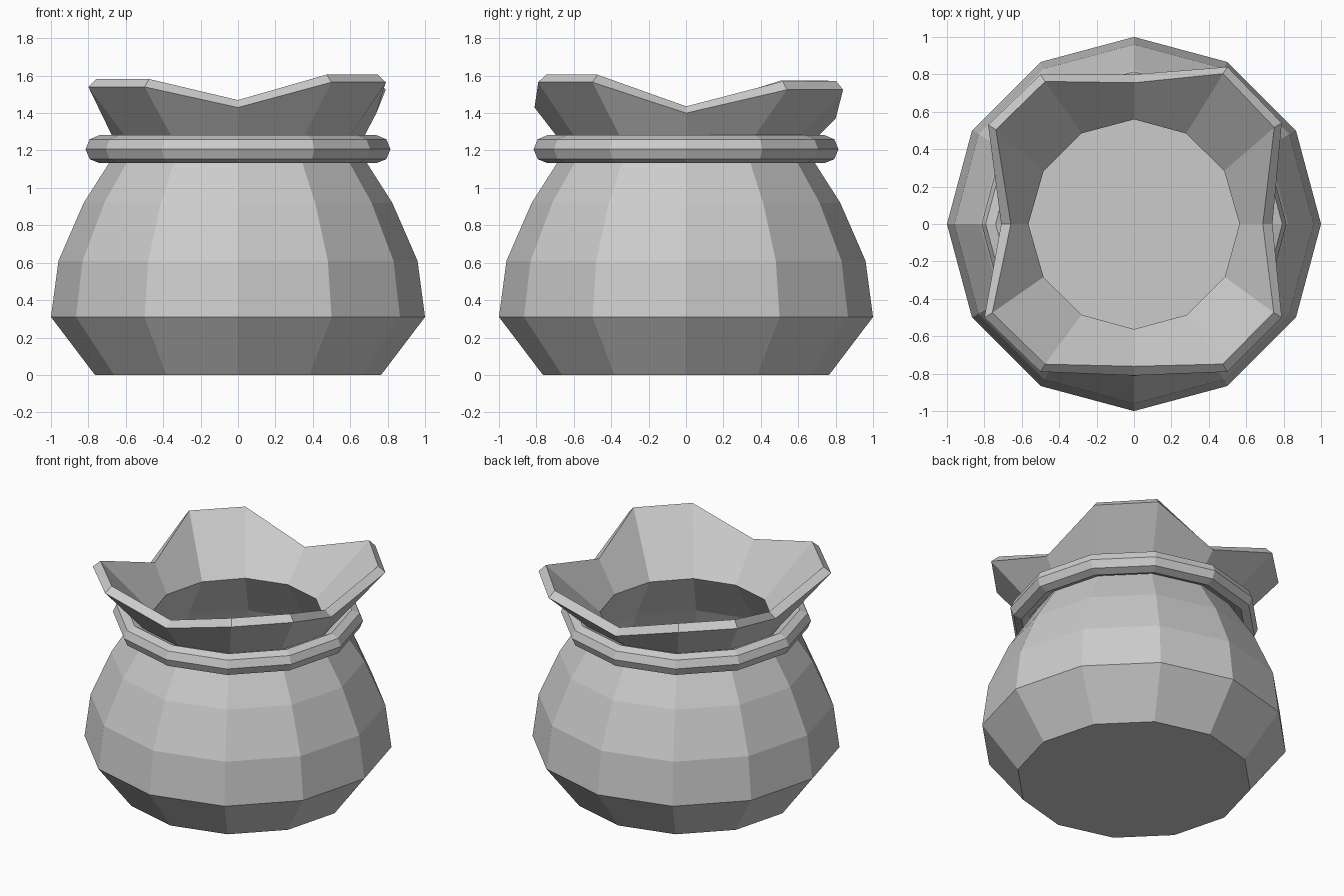
import bpy, bmesh
from math import cos, sin, atan2, hypot, radians

cube = bpy.data.objects.get("Cube")
if cube:
    bpy.data.objects.remove(cube, do_unlink=True)

SIDES = 12
grey = bpy.data.materials.new("plain_grey")
grey.use_nodes = True
colour = (0.6, 0.6, 0.6, 1)
grey.diffuse_color = colour
grey.node_tree.nodes["Principled BSDF"].inputs["Base Color"].default_value = colour

# Sack outer wall: (radius, height) from the base up to the pinched neck
profile = [(0.765, 0), (1.0, 0.31), (0.96, 0.61), (0.825, 0.92), (0.64, 1.21)]

# Flared mouth: notches on the axes, raised corner pairs between them
rim = [(0.74, 0, 1.40), (0.79, 0.54, 1.525), (0.5, 0.84, 1.525),
       (0, 0.80, 1.37), (-0.5, 0.80, 1.53), (-0.78, 0.53, 1.53),
       (-0.71, 0, 1.38), (-0.80, -0.5, 1.54), (-0.5, -0.79, 1.54),
       (0, -0.81, 1.43), (0.5, -0.79, 1.565), (0.79, -0.5, 1.565)]

bm = bmesh.new()
angles = [radians(i * 360 / SIDES) for i in range(SIDES)]
rings = [[bm.verts.new((r * cos(a), r * sin(a), z)) for a in angles] for r, z in profile]
rings.append([bm.verts.new(p) for p in rim])
bm.faces.new(rings[0][::-1])
for low, high in zip(rings, rings[1:]):
    for i in range(SIDES):
        j = (i + 1) % SIDES
        bm.faces.new((low[i], low[j], high[j], high[i]))
mesh = bpy.data.meshes.new("sack")
bm.to_mesh(mesh)
bm.free()
mesh.materials.append(grey)
sack = bpy.data.objects.new("sack", mesh)
bpy.context.collection.objects.link(sack)

# Cloth thickness, grown inwards
shell = sack.modifiers.new("thickness", 'SOLIDIFY')
shell.thickness = 0.062
shell.offset = -1
shell.use_even_offset = True

# Cord tied around the neck
bpy.ops.mesh.primitive_torus_add(major_segments=SIDES, minor_segments=8,
                                 major_radius=0.74, minor_radius=0.075,
                                 location=(0, 0, 1.207))
cord = bpy.context.object
cord.name = "neck_cord"
cord.data.materials.append(grey)
bpy.ops.object.shade_flat()
